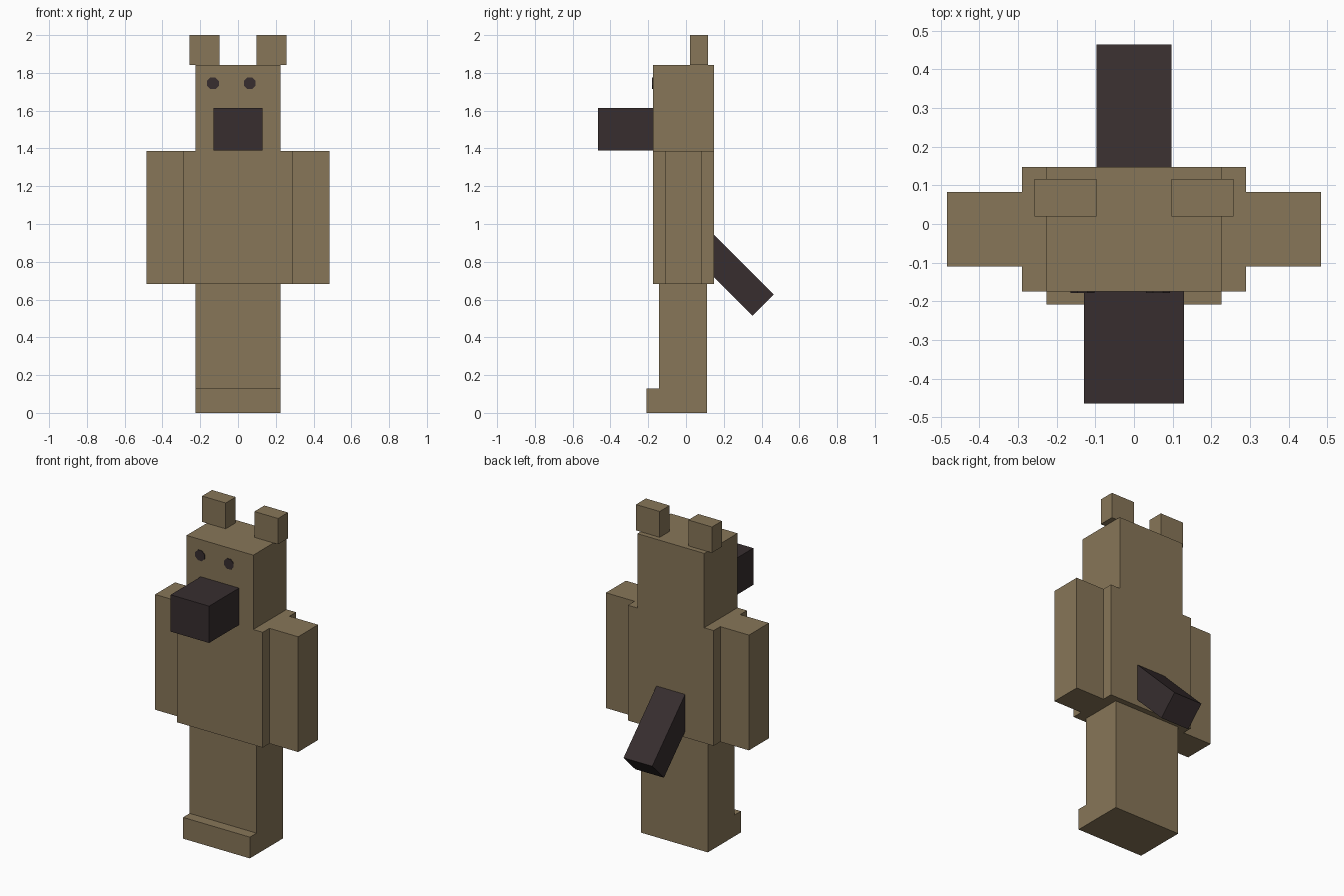
import bpy, bmesh, math

cube = bpy.data.objects.get("Cube")
if cube:
    bpy.data.objects.remove(cube, do_unlink=True)


def material(name, rgb):
    m = bpy.data.materials.new(name)
    m.use_nodes = True
    m.diffuse_color = (*rgb, 1)
    m.node_tree.nodes["Principled BSDF"].inputs["Base Color"].default_value = (*rgb, 1)
    return m


fur = material("tan_fur", (0.245, 0.182, 0.098))
dark = material("dark_brown", (0.038, 0.027, 0.028))


def prism(name, profile, x0, x1, mat):
    """Extrude a (y, z) outline along x."""
    bm = bmesh.new()
    face = bm.faces.new([bm.verts.new((x0, y, z)) for y, z in profile])
    ext = bmesh.ops.extrude_face_region(bm, geom=[face])
    moved = [v for v in ext["geom"] if isinstance(v, bmesh.types.BMVert)]
    bmesh.ops.translate(bm, verts=moved, vec=(x1 - x0, 0, 0))
    bmesh.ops.recalc_face_normals(bm, faces=bm.faces)
    mesh = bpy.data.meshes.new(name)
    bm.to_mesh(mesh)
    bm.free()
    mesh.materials.append(mat)
    obj = bpy.data.objects.new(name, mesh)
    bpy.context.collection.objects.link(obj)
    return obj


def box(name, x, y, z, mat):
    return prism(name, [(y[0], z[0]), (y[1], z[0]), (y[1], z[1]), (y[0], z[1])],
                 x[0], x[1], mat)


# Legs with the foot step in front
prism("legs", [(-0.208, 0), (0.112, 0), (0.112, 0.682), (-0.144, 0.682),
               (-0.144, 0.13), (-0.208, 0.13)], -0.226, 0.226, fur)

# Torso, head and muzzle
box("torso", (-0.29, 0.29), (-0.175, 0.147), (0.682, 1.387), fur)
box("head", (-0.226, 0.226), (-0.175, 0.147), (1.387, 1.842), fur)
box("muzzle", (-0.13, 0.13), (-0.465, -0.175), (1.39, 1.615), dark)

# Arms and ears on both sides
for side, s in (("left", 1), ("right", -1)):
    box(side + "_arm", sorted((s * 0.29, s * 0.484)), (-0.11, 0.083), (0.682, 1.387), fur)
    box(side + "_ear", sorted((s * 0.097, s * 0.257)), (0.02, 0.116), (1.842, 2), fur)

# Tail slanting down from the back
prism("tail", [(0.147, 0.945), (0.465, 0.627), (0.352, 0.514), (0.147, 0.719)],
      -0.097, 0.097, dark)

# Eyes: thin octagonal plates, set slightly off centre
for side, x in (("left", 0.062), ("right", -0.133)):
    bpy.ops.mesh.primitive_cylinder_add(
        vertices=8, radius=0.034, depth=0.006, location=(x, -0.176, 1.745),
        rotation=(math.pi / 2, math.pi / 8, 0))
    eye = bpy.context.object
    eye.name = side + "_eye"
    eye.data.materials.append(dark)
